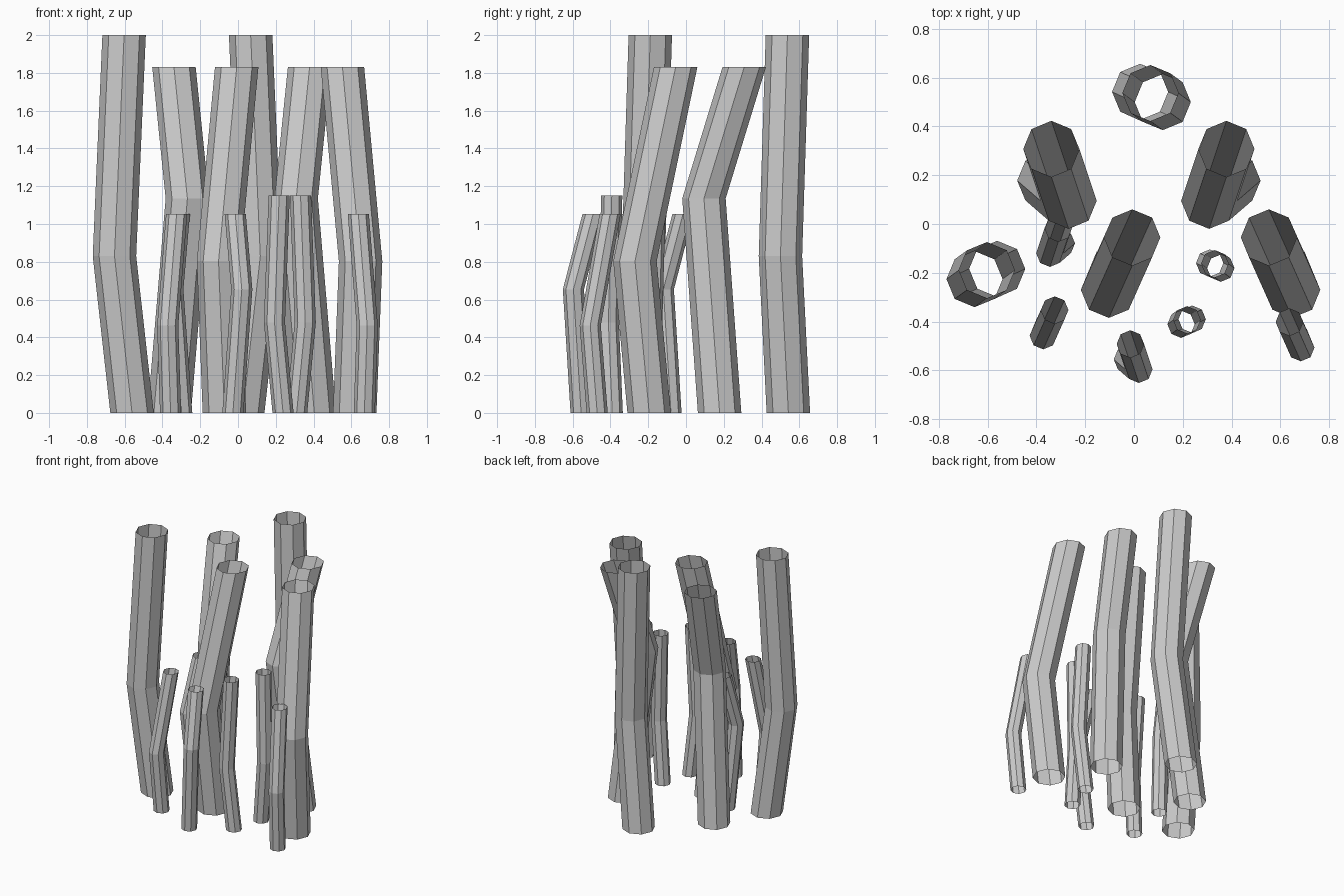
import bpy, bmesh, math

if "Cube" in bpy.data.objects:
    bpy.data.objects.remove(bpy.data.objects["Cube"])

# Three stalk shapes: height of the bend, total height,
# and the plan offsets of the bottom and top rings from the bend
SHAPES = {
    "straight": (0.83, 2.0, (0.093, 0.042), (0.051, 0.037)),
    "leaning": (0.803, 1.83, (0.031, 0.075), (0.096, 0.215)),
    "bent": (1.135, 1.83, (0.096, 0.083), (0.071, 0.213)),
}
# Tall and short sizes: plan scale, height scale, radius
SIZES = {"tall": (1.0, 1.0, 0.115), "short": (0.49, 0.576, 0.056)}


def stalk(size, shape, x, y, side):
    """Open eight-sided tube with one bend at (x, y); side -1 mirrors it."""
    plan, rise, radius = SIZES[size]
    bend, height, low, high = SHAPES[shape]
    rings = [(low, 0), ((0, 0), bend), (high, height)]
    bm = bmesh.new()
    loops = []
    for (ox, oy), z in rings:
        loops.append([bm.verts.new((
            x + side * ox * plan + radius * math.cos(k * math.pi / 4),
            y + oy * plan + radius * math.sin(k * math.pi / 4),
            z * rise)) for k in range(8)])
    for a, b in zip(loops, loops[1:]):
        for k in range(8):
            n = (k + 1) % 8
            bm.faces.new((a[k], a[n], b[n], b[k]))
    name = f"{size}_{shape}_stalk"
    mesh = bpy.data.meshes.new(name)
    bm.to_mesh(mesh)
    bm.free()
    bpy.context.collection.objects.link(bpy.data.objects.new(name, mesh))


# Tall cluster
stalk("tall", "straight", -0.654, -0.226, 1)
stalk("tall", "straight", 0.118, 0.500, -1)
stalk("tall", "bent", -0.268, 0.095, -1)
stalk("tall", "bent", 0.308, 0.095, 1)
stalk("tall", "leaning", -0.103, -0.270, 1)
stalk("tall", "leaning", 0.649, -0.270, -1)

# Short cluster
stalk("short", "straight", 0.193, -0.411, 1)
stalk("short", "straight", 0.356, -0.181, -1)
stalk("short", "bent", -0.345, -0.120, 1)
stalk("short", "bent", 0.020, -0.596, -1)
stalk("short", "leaning", -0.372, -0.458, 1)
stalk("short", "leaning", 0.684, -0.507, -1)
